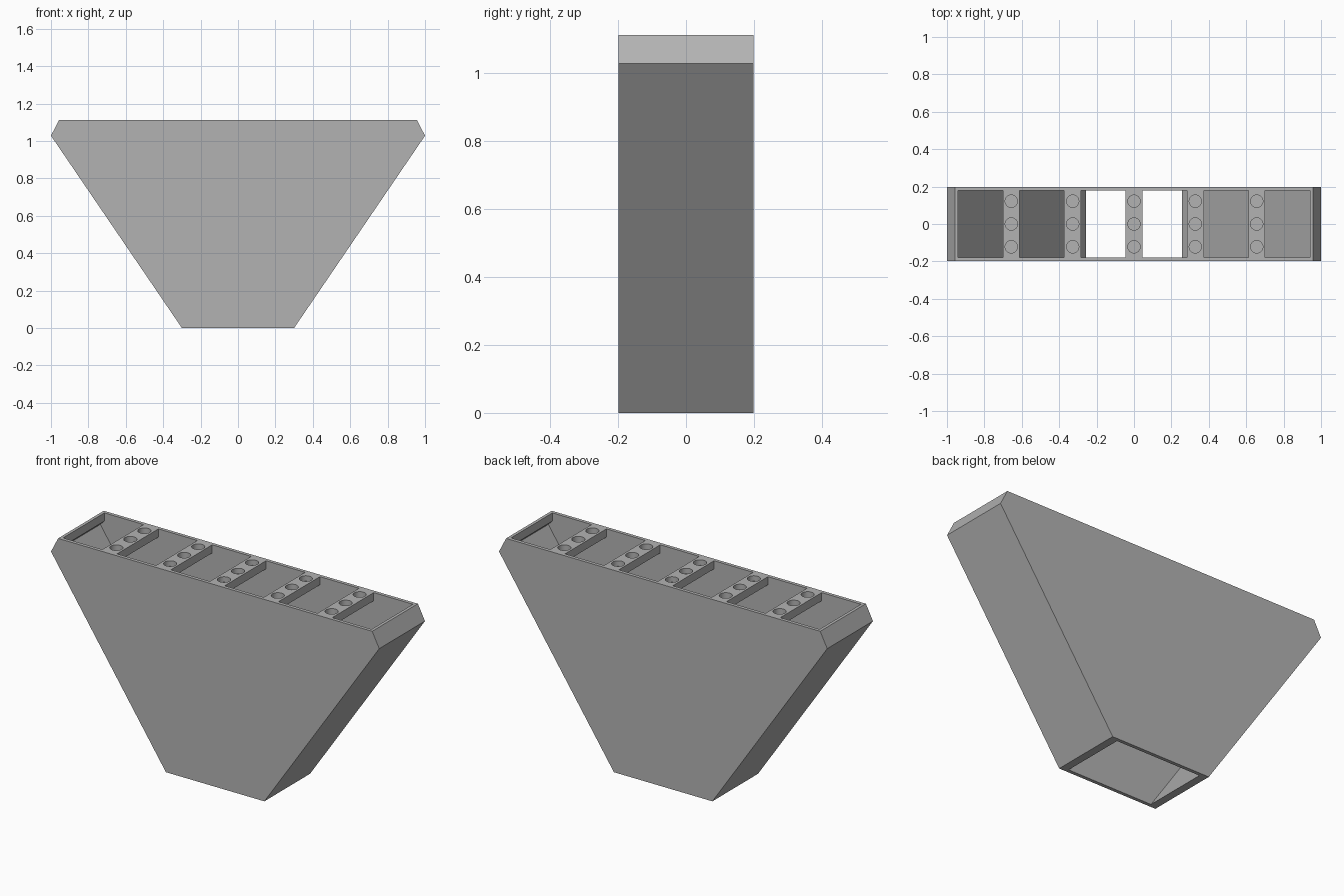
import bpy
import bmesh
from mathutils import Matrix, Vector

if "Cube" in bpy.data.objects:
    bpy.data.objects.remove(bpy.data.objects["Cube"], do_unlink=True)

HEIGHT, DEPTH, WALL = 1.112, 0.398, 0.019
LID = 0.045             # thickness of the top plate
BAR, PITCH = 0.09, 0.328
INNER_Y = DEPTH / 2 - WALL

grey = bpy.data.materials.new("plain_grey")
grey.use_nodes = True
colour = (0.45, 0.45, 0.45, 1)
grey.diffuse_color = colour
grey.node_tree.nodes["Principled BSDF"].inputs["Base Color"].default_value = colour


def make_object(name, bm):
    bmesh.ops.recalc_face_normals(bm, faces=bm.faces)
    mesh = bpy.data.meshes.new(name)
    bm.to_mesh(mesh)
    bm.free()
    mesh.materials.append(grey)
    obj = bpy.data.objects.new(name, mesh)
    bpy.context.collection.objects.link(obj)
    return obj


def prism(name, half_profile, half_depth):
    """Mirror a half outline in x and extrude it along y."""
    outline = half_profile + [(-x, z) for x, z in reversed(half_profile)]
    bm = bmesh.new()
    face = bm.faces.new([bm.verts.new((x, -half_depth, z)) for x, z in outline])
    side = bmesh.ops.extrude_face_region(bm, geom=[face])["geom"]
    verts = [v for v in side if isinstance(v, bmesh.types.BMVert)]
    bmesh.ops.translate(bm, verts=verts, vec=(0, 2 * half_depth, 0))
    return make_object(name, bm)


def cut(target, cutter):
    cutter.hide_render = True
    mod = target.modifiers.new("cut", 'BOOLEAN')
    mod.operation, mod.solver, mod.object = 'DIFFERENCE', 'EXACT', cutter
    bpy.context.view_layer.objects.active = target
    bpy.ops.object.modifier_apply(modifier=mod.name)
    bpy.data.objects.remove(cutter, do_unlink=True)


# Tapered body with chamfered upper corners
body = prism("hopper_body", [(0.3, 0), (1, 1.028), (0.957, HEIGHT)], DEPTH / 2)

# Hollow interior, open at the bottom
cavity = prism("cavity_cutter", [(0.223, -0.05), (0.257, 0), (0.965, 1.042),
                                 (0.94, HEIGHT - LID)], INNER_Y)
cut(body, cavity)

# Six windows in the top plate, leaving five cross bars
edges = [(BAR / 2 + i * PITCH, (i + 1) * PITCH - BAR / 2) for i in range(3)]
edges[-1] = (edges[-1][0], 0.94)
bm = bmesh.new()
for low, high in edges:
    for sign in (-1, 1):
        size = Vector((high - low, 2 * INNER_Y, 0.2, 1))
        place = Matrix.Translation((sign * (low + high) / 2, 0, HEIGHT))
        bmesh.ops.create_cube(bm, size=1, matrix=place @ Matrix.Diagonal(size))
cut(body, make_object("window_cutter", bm))

# Three blind round sockets in every cross bar
bm = bmesh.new()
for i in range(-2, 3):
    for j in range(-1, 2):
        bmesh.ops.create_cone(bm, cap_ends=True, segments=32, radius1=0.033,
                              radius2=0.033, depth=0.06,
                              matrix=Matrix.Translation((i * PITCH, j * 0.122, HEIGHT)))
cut(body, make_object("socket_cutter", bm))

bpy.ops.object.select_all(action='DESELECT')
body.select_set(True)
bpy.context.view_layer.objects.active = body
bpy.ops.object.shade_smooth_by_angle()
